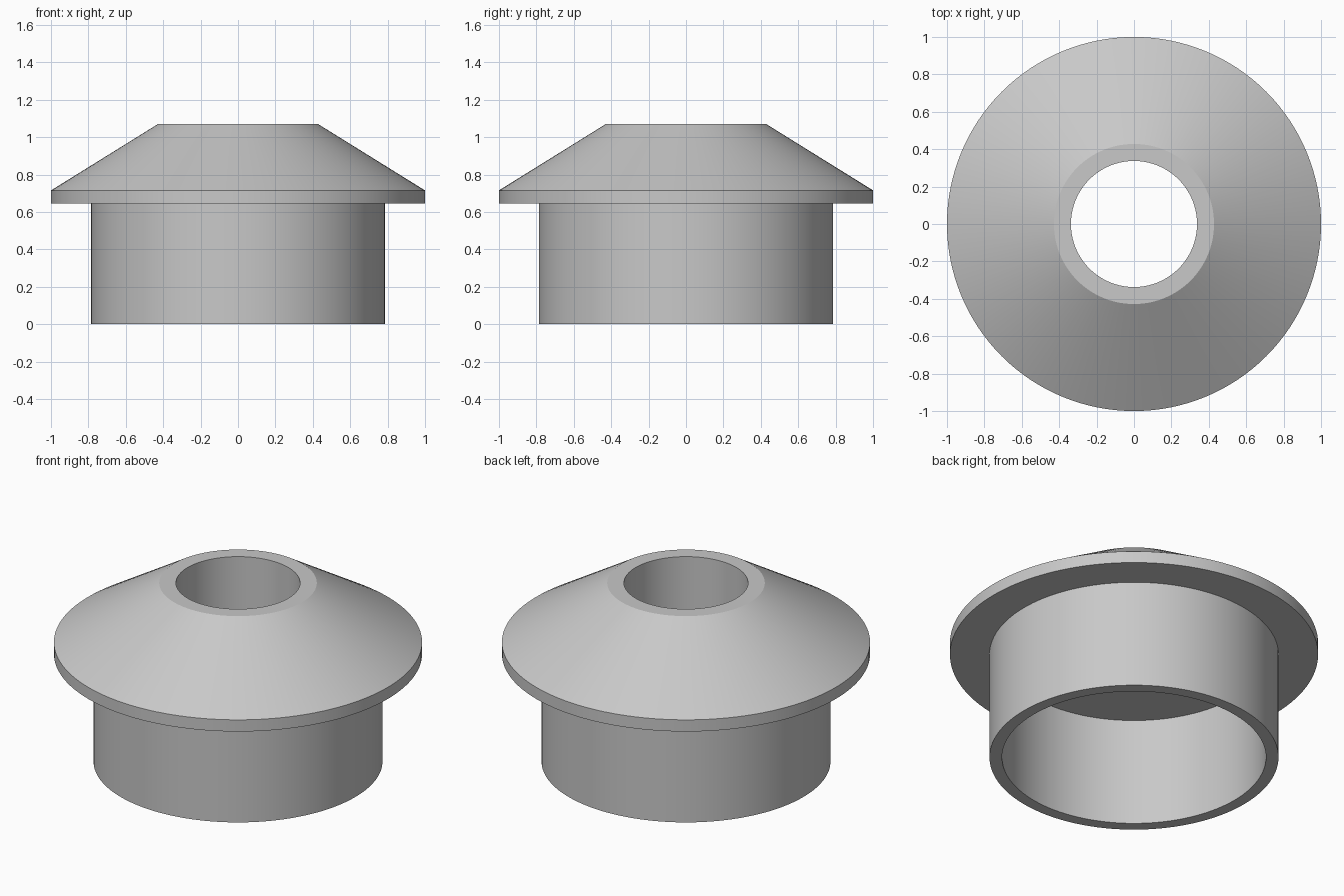
import bpy
import bmesh
import math
from mathutils import Matrix, Vector

default = bpy.data.objects.get("Cube")
if default:
    bpy.data.objects.remove(default, do_unlink=True)

SEGMENTS = 128

# One plain grey for the whole fitting
grey = bpy.data.materials.new("plain_grey")
grey.use_nodes = True
colour = (0.58, 0.58, 0.58, 1)
grey.diffuse_color = colour
grey.node_tree.nodes["Principled BSDF"].inputs["Base Color"].default_value = colour


def lathe(name, profile):
    """Revolve a closed (radius, height) profile around z."""
    bm = bmesh.new()
    verts = [bm.verts.new((r, 0, z)) for r, z in profile]
    edges = [bm.edges.new((v, verts[(i + 1) % len(verts)]))
             for i, v in enumerate(verts)]
    bmesh.ops.spin(bm, geom=verts + edges, cent=(0, 0, 0), axis=(0, 0, 1),
                   angle=math.tau, steps=SEGMENTS, use_merge=True)
    bmesh.ops.remove_doubles(bm, verts=bm.verts[:], dist=0.0001)
    bmesh.ops.recalc_face_normals(bm, faces=bm.faces[:])
    mesh = bpy.data.meshes.new(name)
    bm.to_mesh(mesh)
    bm.free()
    mesh.materials.append(grey)
    obj = bpy.data.objects.new(name, mesh)
    bpy.context.collection.objects.link(obj)
    bpy.ops.object.select_all(action="DESELECT")
    obj.select_set(True)
    bpy.context.view_layer.objects.active = obj
    bpy.ops.object.shade_smooth_by_angle(angle=math.radians(20))
    return obj


# Hollow sleeve, rimmed flange and tapered collar with a straight bore
barrel, barrel_inner = 0.785, 0.717
bore, collar_top = 0.337, 0.428
flange_low, flange_high, top = 0.645, 0.715, 1.07

lathe("flanged_bushing", [
    (barrel_inner, 0), (barrel, 0),
    (barrel, flange_low), (1, flange_low), (1, flange_high),
    (collar_top, top), (bore, top),
    (bore, flange_low), (barrel_inner, flange_low),
])
